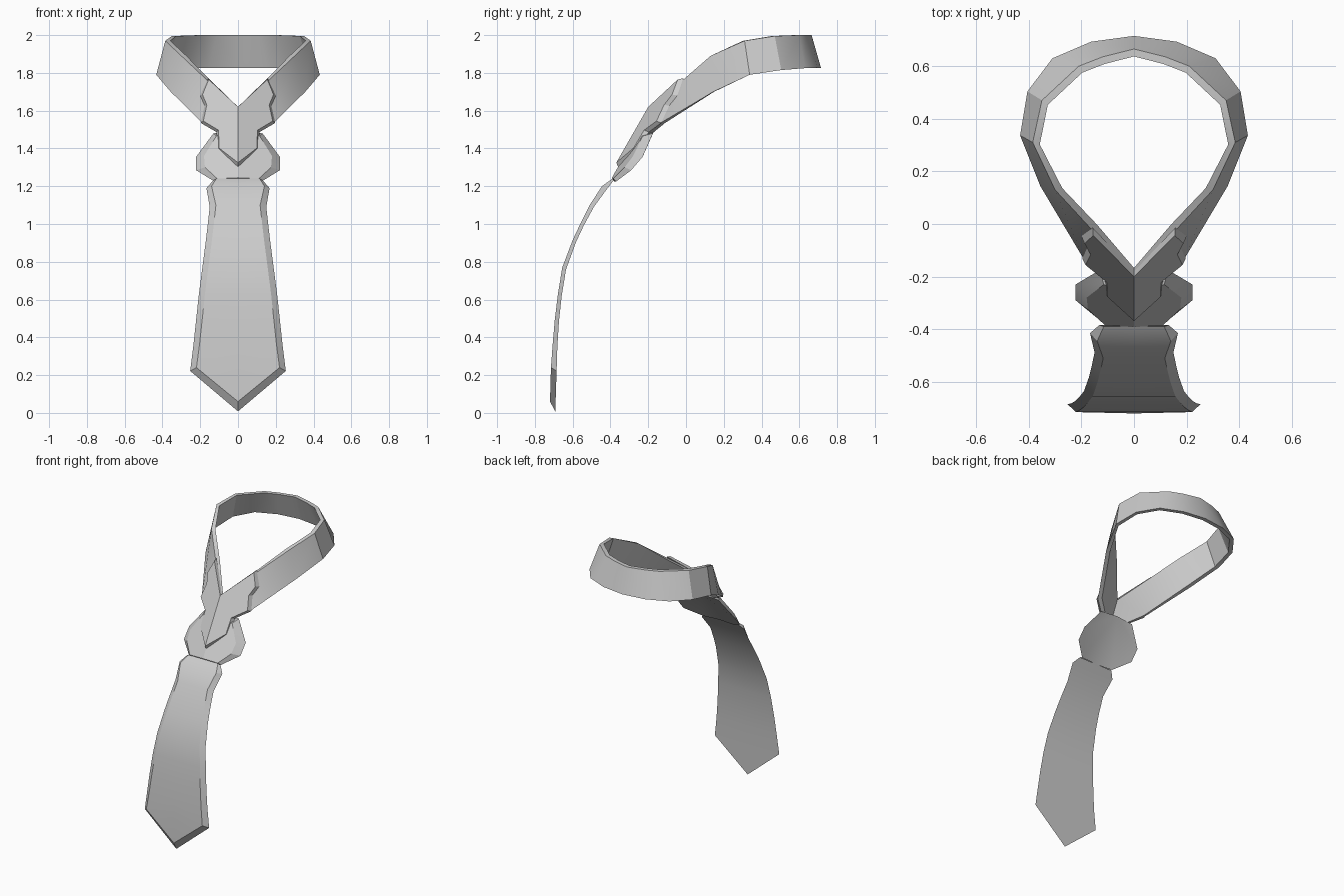
import bpy, bmesh
from mathutils import Vector

cube = bpy.data.objects.get("Cube")
if cube:
    bpy.data.objects.remove(cube)

fabric = bpy.data.materials.new("grey_fabric")
fabric.use_nodes = True
GREY = (0.6, 0.6, 0.6, 1)
fabric.diffuse_color = GREY
fabric.node_tree.nodes["Principled BSDF"].inputs["Base Color"].default_value = GREY


def finish(name, bm, angle=0.5):
    """Mirror the half mesh across x = 0, fix normals and shade it."""
    geom = bm.verts[:] + bm.edges[:] + bm.faces[:]
    copy = bmesh.ops.duplicate(bm, geom=geom)["geom"]
    for v in copy:
        if isinstance(v, bmesh.types.BMVert):
            v.co.x = -v.co.x
    bmesh.ops.remove_doubles(bm, verts=bm.verts, dist=0.0005)
    bmesh.ops.recalc_face_normals(bm, faces=bm.faces)
    mesh = bpy.data.meshes.new(name)
    bm.to_mesh(mesh)
    bm.free()
    mesh.materials.append(fabric)
    obj = bpy.data.objects.new(name, mesh)
    bpy.context.collection.objects.link(obj)
    bpy.ops.object.select_all(action="DESELECT")
    obj.select_set(True)
    bpy.context.view_layer.objects.active = obj
    bpy.ops.object.shade_smooth_by_angle(angle=angle)


def loft(name, rows, closed):
    """Join consecutive cross-sections with quads."""
    bm = bmesh.new()
    rings = [[bm.verts.new(p) for p in row] for row in rows]
    n = len(rings[0])
    for a, b in zip(rings, rings[1:]):
        for i in range(n if closed else n - 1):
            j = (i + 1) % n
            bm.faces.new((a[i], a[j], b[j], b[i]))
    bmesh.ops.remove_doubles(bm, verts=bm.verts, dist=0.0005)
    finish(name, bm)


def plate(name, front, back):
    """Half plate with a bevelled rim; outlines run from top centre to bottom centre."""
    bm = bmesh.new()
    f = [bm.verts.new(p) for p in front]
    b = [bm.verts.new(p) for p in back]
    bm.faces.new(f)
    bm.faces.new(b[::-1])
    for i in range(len(f) - 1):
        bm.faces.new((f[i], f[i + 1], b[i + 1], b[i]))
    finish(name, bm, 0.3)


# Collar band: outer top and bottom edges, thickened towards the neck
collar_top = [(0, .665, 2), (.12, .635, 2), (.21, .6, 2), (.35, .47, 1.995),
              (.385, .31, 1.97), (.3, .13, 1.89), (.157, -.025, 1.755), (0, -.195, 1.61)]
collar_bottom = [(0, .715, 1.825), (.163, .693, 1.825), (.31, .63, 1.825), (.405, .504, 1.815),
                 (.433, .337, 1.79), (.356, .144, 1.7), (.19, -.135, 1.535), (0, -.28, 1.42)]


def inward(p):
    d = Vector((-p[0], .2 - p[1], 0)).normalized()
    return Vector(p) + d * .028


loft("collar_band", [(t, b, inward(b), inward(t)) for t, b in zip(collar_top, collar_bottom)], True)


# Folded overlay: two flat wings meeting in a ridge at the centre
def wing(x, z, depth=0):
    side = x / .157
    down = (1.62 + .15 * side - z) / .3
    return (x, -.2 + .16 * side - .172 * down + depth, z)


wing_front = [(0, 1.62), (.155, 1.765), (.188, 1.685), (.165, 1.63), (.184, 1.545),
              (.103, 1.497), (.1, 1.402), (0, 1.325)]
wing_back = [(0, 1.61), (.157, 1.772), (.2, 1.68), (.177, 1.627), (.197, 1.535),
             (.115, 1.487), (.112, 1.392), (0, 1.3)]
plate("knot_overlay", [wing(*p) for p in wing_front], [wing(*p, .025) for p in wing_back])

# Knot behind the overlay
knot_front = [(0, -.26, 1.48), (.115, -.23, 1.465), (.18, -.28, 1.36), (.175, -.325, 1.3),
              (.11, -.385, 1.24), (0, -.392, 1.245)]
knot_back = [(0, -.17, 1.49), (.13, -.175, 1.48), (.222, -.23, 1.355), (.222, -.29, 1.285),
             (.125, -.37, 1.225), (0, -.38, 1.225)]
plate("knot", knot_front, knot_back)

# Hanging blade rows: height, front depth, thickness, front half width, back half width
blade = [(1.24, -.39, .006, .115, .132), (1.2, -.445, .03, .14, .167), (1.1, -.51, .022, .117, .15),
         (1.0, -.56, .018, .128, .161), (.915, -.6, .018, .138, .171), (.77, -.655, .02, .157, .19),
         (.63, -.678, .02, .175, .208), (.49, -.695, .022, .19, .223), (.36, -.706, .025, .204, .237)]
rows = []
for z, y, thick, wf, wb in blade:
    rows.append([(0, y, z), (wf, y, z), (wb, y + thick, z - .01), (0, y + thick, z - .01)])
rows.append([(0, -.715, .24), (.22, -.715, .24), (.253, -.685, .222), (0, -.685, .222)])
rows.append([(0, -.72, .06), (0, -.72, .06), (0, -.692, .008), (0, -.692, .008)])
loft("tie_blade", rows, False)
